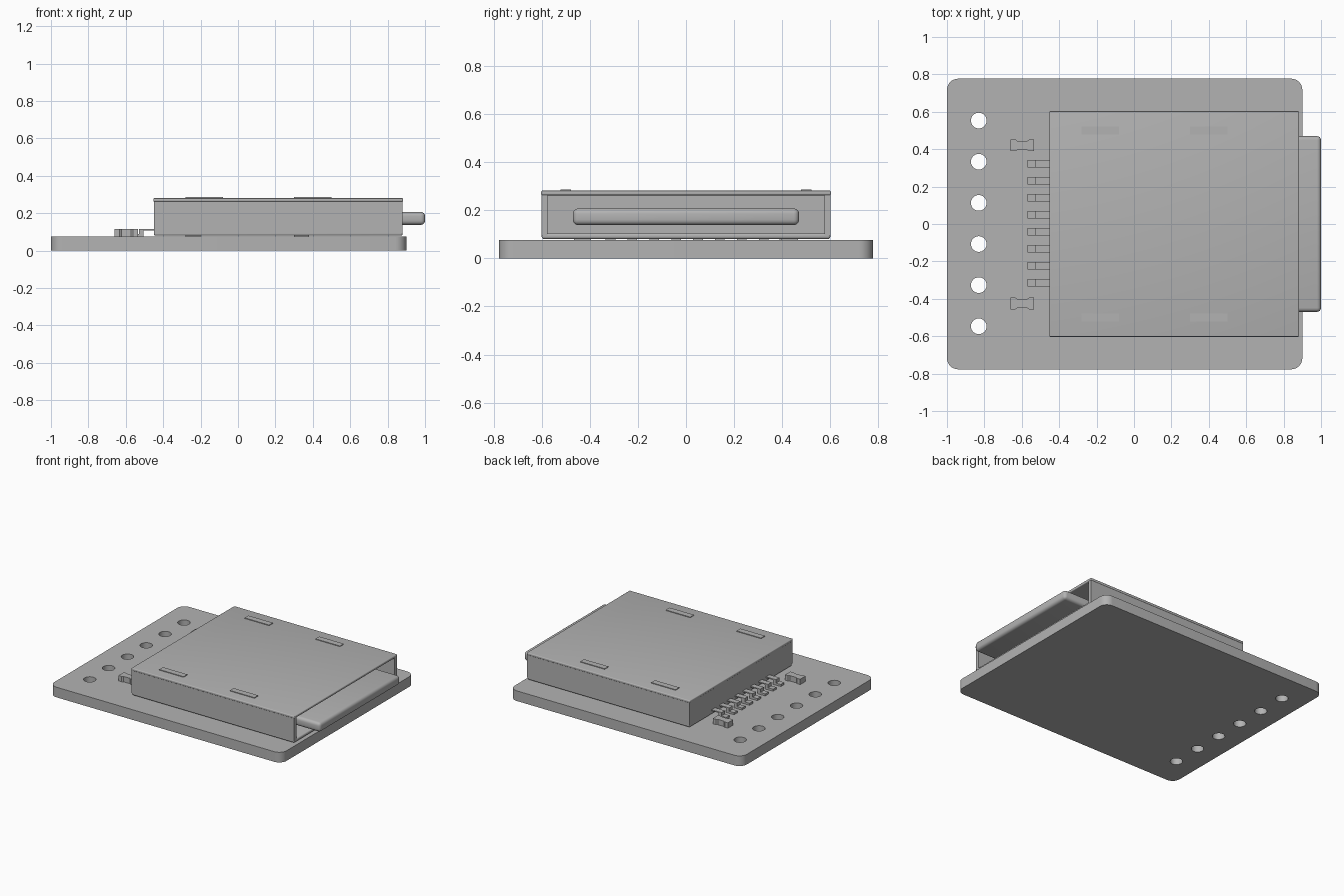
import bpy, bmesh, math

# Remove the default cube
cube = bpy.data.objects.get("Cube")
if cube:
    bpy.data.objects.remove(cube, do_unlink=True)

# Single grey material
GREY = (0.45, 0.45, 0.45, 1)
grey = bpy.data.materials.new("plain grey")
grey.use_nodes = True
grey.diffuse_color = GREY
grey.node_tree.nodes["Principled BSDF"].inputs["Base Color"].default_value = GREY


def finish(bm, name, smooth=False):
    mesh = bpy.data.meshes.new(name)
    bmesh.ops.recalc_face_normals(bm, faces=bm.faces)
    bm.to_mesh(mesh)
    bm.free()
    obj = bpy.data.objects.new(name, mesh)
    bpy.context.collection.objects.link(obj)
    mesh.materials.append(grey)
    if smooth:
        bpy.ops.object.select_all(action='DESELECT')
        obj.select_set(True)
        bpy.context.view_layer.objects.active = obj
        bpy.ops.object.shade_smooth_by_angle(angle=math.radians(35))
    return obj


def box(name, x, y, z, bevel=0):
    """Box from (min, max) ranges, with optional rounded edges."""
    bm = bmesh.new()
    bmesh.ops.create_cube(bm, size=1)
    for v in bm.verts:
        v.co = [r[0] if c < 0 else r[1] for c, r in zip(v.co, (x, y, z))]
    if bevel:
        bmesh.ops.bevel(bm, geom=bm.edges[:], offset=bevel, segments=4,
                        profile=0.5, affect='EDGES')
    return finish(bm, name, bevel > 0)


def prism(name, points, axis, start, depth):
    """Extrude a 2D outline along z (points x,y) or y (points x,z)."""
    bm = bmesh.new()
    if axis == 'z':
        verts = [bm.verts.new((a, b, start)) for a, b in points]
        move = (0, 0, depth)
    else:
        verts = [bm.verts.new((a, start, b)) for a, b in points]
        move = (0, depth, 0)
    face = bm.faces.new(verts)
    new = bmesh.ops.extrude_face_region(bm, geom=[face])["geom"]
    bmesh.ops.translate(bm, vec=move,
                        verts=[g for g in new if isinstance(g, bmesh.types.BMVert)])
    return finish(bm, name)


def circle(cx, cy, r, start=0, sweep=360, steps=32):
    return [(cx + r * math.cos(math.radians(start + sweep * i / steps)),
             cy + r * math.sin(math.radians(start + sweep * i / steps)))
            for i in range(steps)]


# Circuit board: rounded outline with six through holes
TOP = 0.075
R = 0.06
outline = []
for i, (cx, cy) in enumerate([(0.9 - R, 0.777 - R), (R - 1, 0.777 - R),
                              (R - 1, R - 0.777), (0.9 - R, R - 0.777)]):
    outline += circle(cx, cy, R, i * 90, 90, 8)
    outline.append(circle(cx, cy, R, i * 90 + 90, 90, 1)[0])
loops = [outline] + [circle(-0.83, -0.547 + 0.22 * i, 0.042) for i in range(6)]
curve = bpy.data.curves.new("board", 'CURVE')
curve.dimensions = '2D'
curve.fill_mode = 'BOTH'
curve.extrude = TOP / 2
for loop in loops:
    spline = curve.splines.new('POLY')
    spline.points.add(len(loop) - 1)
    for p, (x, y) in zip(spline.points, loop):
        p.co = (x, y, 0, 1)
    spline.use_cyclic_u = True
helper = bpy.data.objects.new("board_outline", curve)
bpy.context.collection.objects.link(helper)
bpy.context.view_layer.update()
evaluated = helper.evaluated_get(bpy.context.evaluated_depsgraph_get())
bm = bmesh.new()
bm.from_mesh(evaluated.to_mesh())
evaluated.to_mesh_clear()
bpy.data.objects.remove(helper, do_unlink=True)
bmesh.ops.remove_doubles(bm, verts=bm.verts, dist=1e-5)
bmesh.ops.translate(bm, verts=bm.verts, vec=(0, 0, TOP / 2))
finish(bm, "board", True)

# Socket housing, open at the card end
X0, X1, W = -0.45, 0.88, 0.6
box("housing_floor", (X0, X1), (-W, W), (0.08, 0.105), 0.01)
box("housing_lid", (X0 - 0.003, X1 + 0.003), (-W - 0.003, W + 0.003), (0.262, 0.281), 0.006)
box("housing_back", (X0, X0 + 0.025), (-W, W), (0.095, 0.265))
for side, s in (("right", -1), ("left", 1)):
    ys = sorted((s * W, s * (W - 0.025)))
    box("housing_wall_" + side, (X0, X1), ys, (0.095, 0.265))
    # Raised lid springs and feet under the floor
    for part, x in (("rear", -0.28), ("front", 0.3)):
        yc = s * 0.5
        box(f"lid_spring_{part}_{side}", (x, x + 0.2), (yc - 0.022, yc + 0.022), (0.275, 0.286))
        yf = s * 0.43
        box(f"foot_{part}_{side}", (x, x + 0.08), (yf - 0.035, yf + 0.035), (TOP, 0.085))

# Inserted card
box("card", (-0.38, 1.0), (-0.47, 0.47), (0.138, 0.207), 0.022)

# Bent contact pins along the back
pin = [(-0.57, TOP), (-0.505, TOP), (-0.505, 0.107), (X0 + 0.01, 0.107),
       (X0 + 0.01, 0.115), (-0.53, 0.115), (-0.53, 0.09), (-0.57, 0.09)]
for i in range(8):
    prism(f"pin_{i + 1}", pin, 'y', 0.323 - 0.091 * i - 0.02, 0.04)

# Waisted solder tabs at each end of the pin row
half = [(-0.062, 0.031), (-0.036, 0.031), (-0.026, 0.024),
        (0.026, 0.024), (0.036, 0.031), (0.062, 0.031)]
for side, yc in (("right", -0.425), ("left", 0.42)):
    shape = [(x, y) for x, y in half] + [(x, -y) for x, y in reversed(half)]
    prism("solder_tab_" + side, [(x - 0.597, y + yc) for x, y in shape], 'z', TOP, 0.04)
